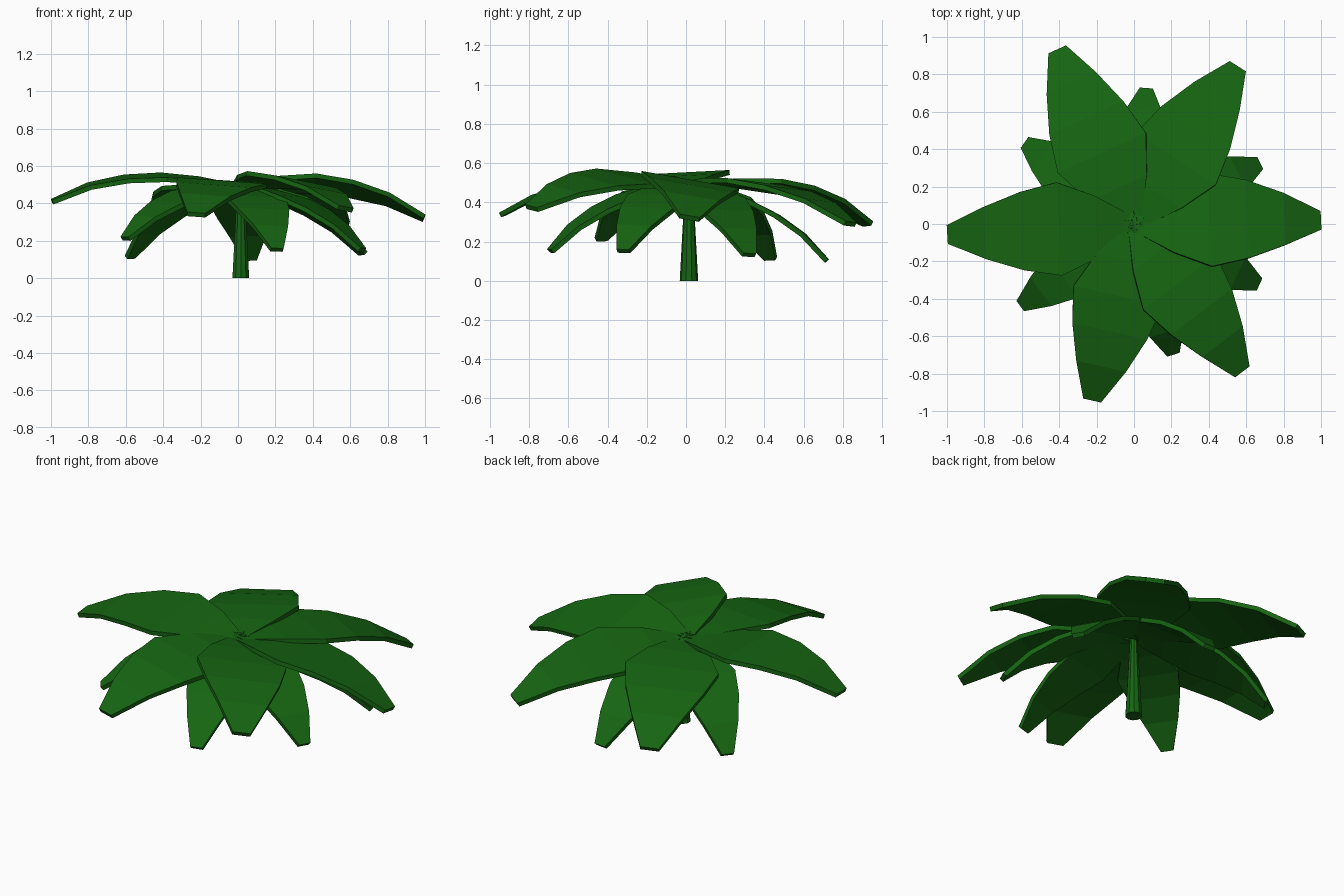
import bpy, bmesh, math
from mathutils import Matrix, Vector

if "Cube" in bpy.data.objects:
    bpy.data.objects.remove(bpy.data.objects["Cube"])

green = bpy.data.materials.new("leaf_green")
green.diffuse_color = (0.008, 0.13, 0.006, 1)
green.use_nodes = True
green.node_tree.nodes["Principled BSDF"].inputs["Base Color"].default_value = green.diffuse_color

# leaf outline: distance along, half width, height of the arch
ROWS = [(0, .04, 0), (.2, .165, .035), (.4, .25, .05), (.6, .21, .04), (.8, .14, 0), (1, .05, -.085)]


def leaf(name, azimuth, reach, base_z, tip_z, roll, width=1.0):
    """One drooping leaf whose tip ends at the given reach and height."""
    drop = base_z - tip_z
    length = math.hypot(reach, drop) / math.hypot(1, .085)
    pitch = math.atan2(drop, reach) - math.atan(.085)
    turn = (Matrix.Translation((0, 0, base_z))
            @ Matrix.Rotation(math.radians(azimuth), 4, 'Z')
            @ Matrix.Rotation(pitch, 4, 'Y')
            @ Matrix.Rotation(-math.radians(roll), 4, 'X'))
    bm = bmesh.new()
    pairs = [[bm.verts.new(turn @ (Vector((s, side * w * width, h)) * length)) for side in (-1, 1)]
             for s, w, h in ROWS]
    for (a, b), (c, d) in zip(pairs, pairs[1:]):
        bm.faces.new((a, c, d, b))
    mesh = bpy.data.meshes.new(name)
    bm.to_mesh(mesh)
    bm.free()
    mesh.materials.append(green)
    obj = bpy.data.objects.new(name, mesh)
    bpy.context.collection.objects.link(obj)
    thick = obj.modifiers.new("thickness", 'SOLIDIFY')
    thick.thickness = .025
    thick.offset = -1


# upper ring of long leaves: azimuth, reach, tip height, roll
UPPER = [(2, 1.0, .33, 10), (57, 1.01, .30, 4), (114, 1.02, .30, 3),
         (183.5, 1.0, .42, 3), (257, .97, .35, 4), (307, .98, .38, 9)]
for i, (az, reach, tip, roll) in enumerate(UPPER):
    leaf(f"upper_leaf_{i + 1}", az, reach, .5, tip, roll)

# lower ring of short, steep leaves
LOWER = [(26, .75, .14, 2), (85, .73, .11, 2), (143.5, .73, .12, 2),
         (216, .75, .22, 2), (287, .73, .16, 2), (334.5, .745, .16, 2)]
for i, (az, reach, tip, roll) in enumerate(LOWER):
    leaf(f"lower_leaf_{i + 1}", az, reach, .515, tip, roll, .85)

# tapered stem
bpy.ops.mesh.primitive_cone_add(vertices=10, radius1=.047, radius2=.02, depth=.5, location=(.015, .015, .25))
stem = bpy.context.object
stem.name = "stem"
stem.data.materials.append(green)
